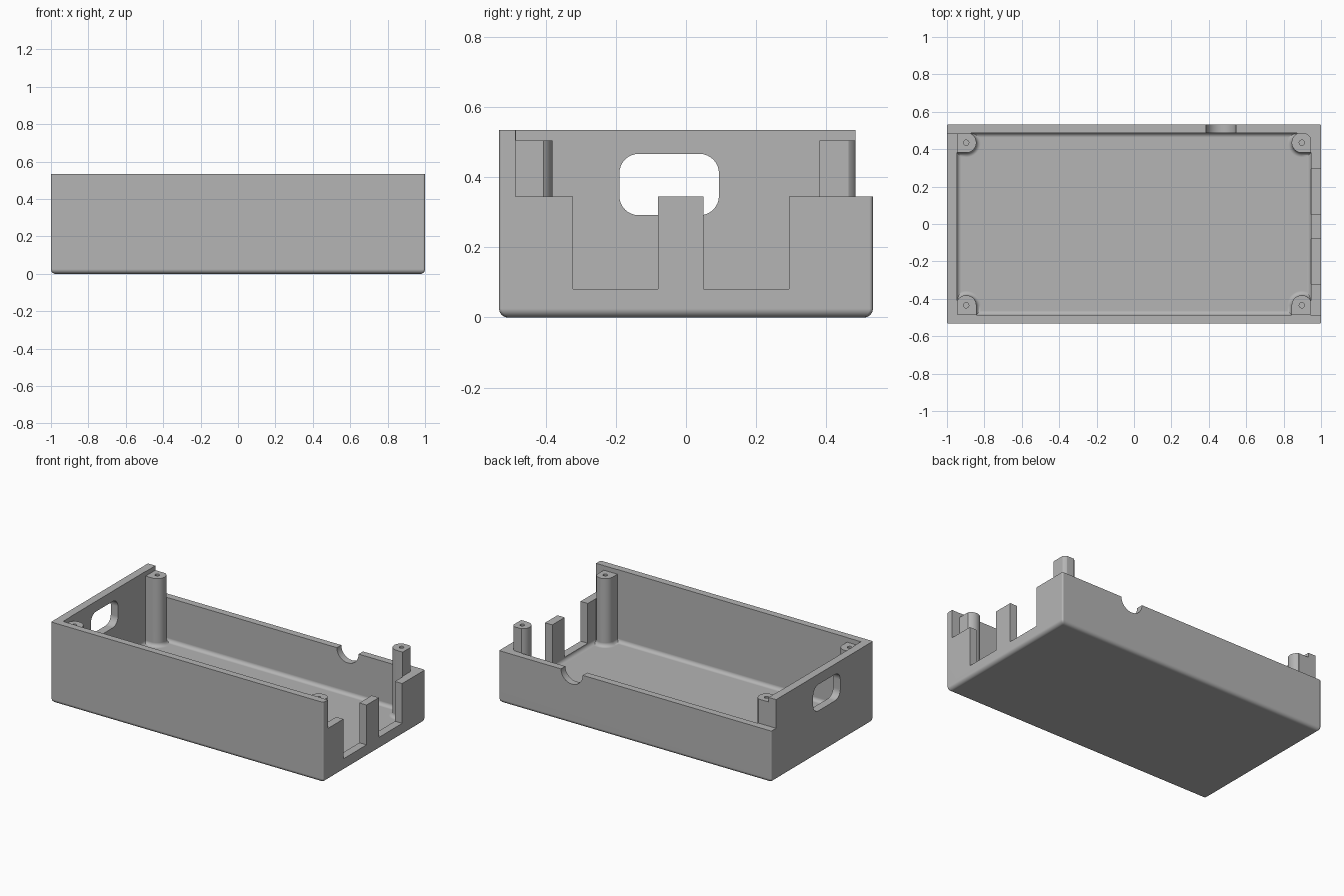
import bpy
import bmesh
from math import sin, cos, pi, asin, radians

cube = bpy.data.objects.get("Cube")
if cube:
    bpy.data.objects.remove(cube, do_unlink=True)

# Main sizes
HX, HY, HEIGHT = 1.0, 0.533, 0.535      # outer half sizes and tall wall height
WX, WY = 0.947, 0.487                   # inner half sizes
LOW = 0.345                             # low wall height
FLOOR, FILLET = 0.055, 0.024
PX, PY, PR, POST_TOP = 0.897, 0.435, 0.054, 0.505
OVER = 0.7                              # cutters end above the rim

grey = bpy.data.materials.new("plain grey")
grey.use_nodes = True
colour = (0.46, 0.46, 0.46, 1)
grey.diffuse_color = colour
grey.node_tree.nodes["Principled BSDF"].inputs["Base Color"].default_value = colour


def loft(name, rings):
    """Closed solid through rings of equal point count."""
    bm = bmesh.new()
    loops = [[bm.verts.new(p) for p in ring] for ring in rings]
    n = len(loops[0])
    for a, b in zip(loops, loops[1:]):
        for i in range(n):
            j = (i + 1) % n
            bm.faces.new((a[i], a[j], b[j], b[i]))
    bm.faces.new(loops[0][::-1])
    bm.faces.new(loops[-1])
    bmesh.ops.recalc_face_normals(bm, faces=bm.faces)
    mesh = bpy.data.meshes.new(name)
    bm.to_mesh(mesh)
    bm.free()
    mesh.materials.append(grey)
    obj = bpy.data.objects.new(name, mesh)
    bpy.context.collection.objects.link(obj)
    return obj


def rounded_rect(hx, hy, r, steps=8):
    pts = []
    for k, (sx, sy) in enumerate([(1, 1), (-1, 1), (-1, -1), (1, -1)]):
        for i in range(steps + 1):
            a = (k + i / steps) * pi / 2
            pts.append((sx * (hx - r) + r * cos(a), sy * (hy - r) + r * sin(a)))
    return pts


def circle(cx, cy, r, n=32):
    return [(cx + r * cos(2 * pi * i / n), cy + r * sin(2 * pi * i / n)) for i in range(n)]


def prism(name, outline, z0, z1):
    return loft(name, [[(x, y, z) for x, y in outline] for z in (z0, z1)])


def box(name, x0, x1, y0, y1, z0, z1):
    return prism(name, [(x0, y0), (x1, y0), (x1, y1), (x0, y1)], z0, z1)


def cavity_outline(inset):
    """Inner wall line that steps around the corner screw posts."""
    wx, wy, r = WX - inset, WY - inset, PR + inset
    pts = []
    for sx, sy in [(1, 1), (-1, 1), (-1, -1), (1, -1)]:
        # the arc curls back to the wall on one side of each post
        ex = 0 if sy > 0 else asin(min(0.87, (wx - PX) / r * 0.95))
        ey = 0 if sy < 0 else asin(min(0.87, (wy - PY) / r * 0.95))
        start, end = -ex, pi / 2 + ey
        arc = []
        for i in range(17):
            a = start + (end - start) * i / 16
            arc.append((PX - r * sin(a), PY - r * cos(a)))
        corner = [(wx, arc[0][1])] + arc + [(arc[-1][0], wy)]
        corner = [(sx * x, sy * y) for x, y in corner]
        pts += corner if sx * sy > 0 else corner[::-1]
    return pts


# Outer shell with a rounded bottom edge
rings = []
for i in range(9):
    a = i / 8 * pi / 2
    inset, z = 0.025 * (1 - sin(a)), 0.025 * (1 - cos(a))
    rings.append([(x, y, z) for x, y in rounded_rect(HX - inset, HY - inset, 0.01, 4)])
rings.append([(x, y, HEIGHT) for x, y in rounded_rect(HX, HY, 0.01, 4)])
enclosure = loft("enclosure_base", rings)

cutters = []

# Cavity with a filleted floor
rings = []
for i in range(9):
    a = i / 8 * pi / 2
    outline = cavity_outline(FILLET * (1 - sin(a)))
    rings.append([(x, y, FLOOR + FILLET * (1 - cos(a))) for x, y in outline])
rings.append([(x, y, OVER) for x, y in cavity_outline(0)])
cutters.append(loft("cavity_cutter", rings))

# Lowered end wall and back wall, rounded around the back post
wall_x, wall_y = 0.943, 0.483
low_wall = [(1.1, -0.486), (wall_x, -0.486)]
for i in range(9):
    a = radians(27 + 36 * i / 8)
    low_wall.append((min(wall_x, PX + PR * cos(a)), min(wall_y, PY + PR * sin(a))))
low_wall += [(-1.1, wall_y), (-1.1, 0.8), (1.1, 0.8)]
cutters.append(prism("low_wall_cutter", low_wall, LOW, OVER))

# Port openings in the end wall
for y0, y1 in [(-0.322, -0.08), (0.05, 0.294)]:
    cutters.append(box("port_cutter", 0.94, 1.1, y0, y1, 0.081, OVER))

# Rounded window in the opposite end wall
window = [(y - 0.048, z + 0.379) for y, z in rounded_rect(0.142, 0.0875, 0.055)]
cutters.append(loft("window_cutter", [[(x, y, z) for y, z in window] for x in (-1.1, -0.93)]))

# Half-round cable notch in the back wall
notch = circle(0.465, LOW, 0.08)
cutters.append(loft("cable_notch_cutter", [[(x, y, z) for x, z in notch] for y in (0.46, 0.6)]))

# Post tops and screw holes
for sx in (-1, 1):
    for sy in (-1, 1):
        xs = sorted((sx * 0.8, sx * 0.945))
        ys = sorted((sy * 0.34, sy * 0.485))
        cutters.append(box("post_top_cutter", *xs, *ys, POST_TOP, OVER))
        hole = circle(sx * PX, sy * PY, 0.014, 20)
        cutters.append(prism("screw_hole_cutter", hole, 0.3, OVER))

# Cut everything out and remove the cutters
bpy.ops.object.select_all(action='DESELECT')
bpy.context.view_layer.objects.active = enclosure
enclosure.select_set(True)
for cutter in cutters:
    cutter.hide_render = True
    mod = enclosure.modifiers.new("cut", 'BOOLEAN')
    mod.operation = 'DIFFERENCE'
    mod.solver = 'EXACT'
    mod.object = cutter
    bpy.ops.object.modifier_apply(modifier=mod.name)
    bpy.data.objects.remove(cutter, do_unlink=True)

# Smooth fillets, crisp edges
bpy.ops.object.shade_smooth_by_angle(angle=radians(30))
weighted = enclosure.modifiers.new("flat_faces", 'WEIGHTED_NORMAL')
weighted.keep_sharp = True
